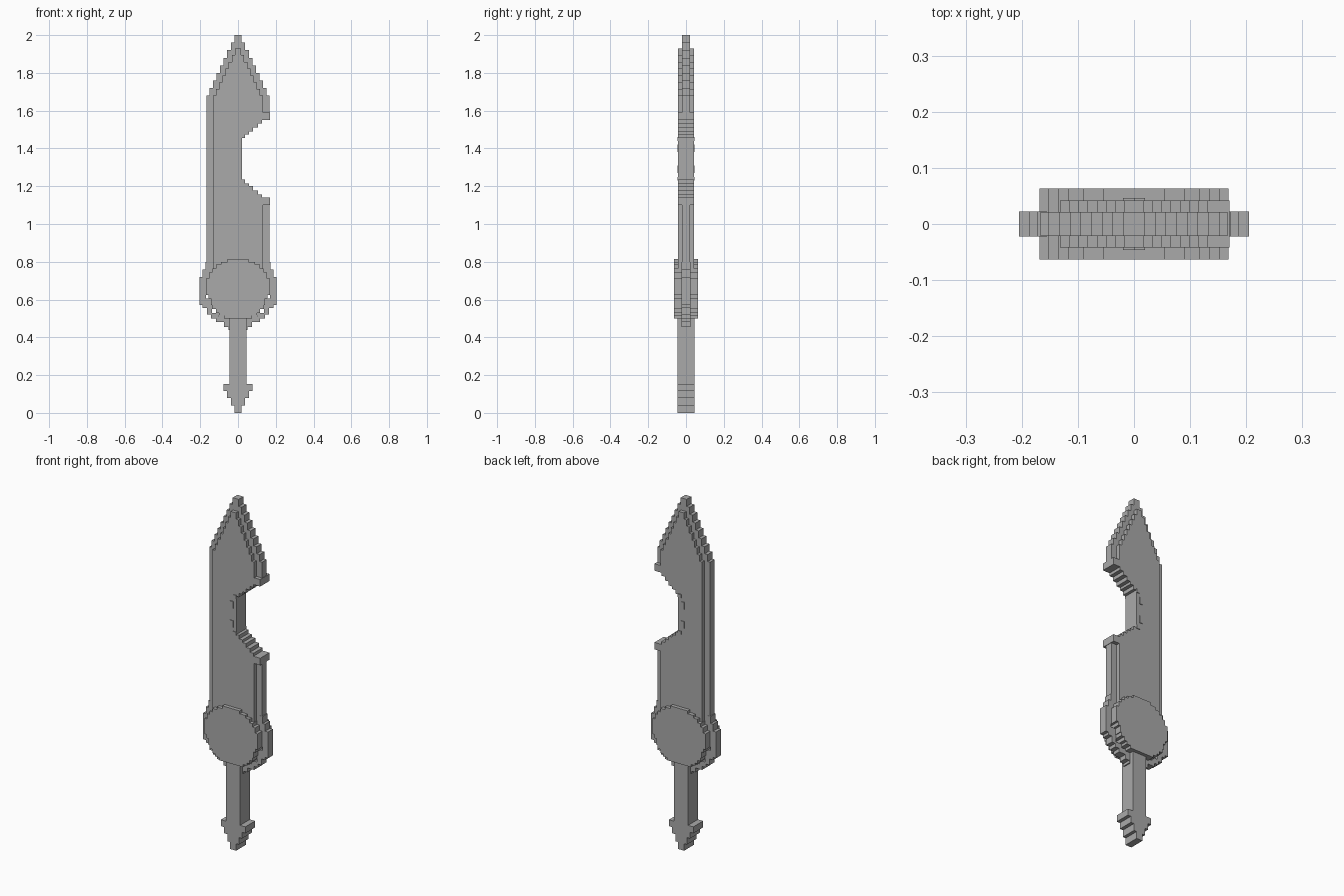
import bpy, bmesh

if "Cube" in bpy.data.objects:
    bpy.data.objects.remove(bpy.data.objects["Cube"])

steel = bpy.data.materials.new("steel grey")
steel.diffuse_color = (0.4, 0.4, 0.4, 1)
steel.use_nodes = True
steel.node_tree.nodes["Principled BSDF"].inputs["Base Color"].default_value = steel.diffuse_color


def prism(name, pts, hy):
    """Extrude an x-z outline symmetrically about y = 0."""
    bm = bmesh.new()
    face = bm.faces.new([bm.verts.new((x, -hy, z)) for x, z in pts])
    ext = bmesh.ops.extrude_face_region(bm, geom=[face])
    verts = [v for v in ext["geom"] if isinstance(v, bmesh.types.BMVert)]
    bmesh.ops.translate(bm, verts=verts, vec=(0, 2 * hy, 0))
    bmesh.ops.recalc_face_normals(bm, faces=bm.faces)
    mesh = bpy.data.meshes.new(name)
    bm.to_mesh(mesh)
    bm.free()
    mesh.materials.append(steel)
    obj = bpy.data.objects.new(name, mesh)
    bpy.context.collection.objects.link(obj)
    return obj


def stairs(z, rows):
    """Right-hand stepped edge going up: rows are (half width, top z)."""
    pts = []
    for w, top in rows:
        pts += [(w, z), (w, top)]
        z = top
    return pts


def mirrored(pts):
    return [(-x, z) for x, z in reversed(pts)]


# notch cut in the right edge, stepped and symmetric about its middle
MID = 1.345
low = [(0.147, 1.14), (0.127, 1.157), (0.105, 1.178), (0.08, 1.2),
       (0.058, 1.215), (0.037, 1.236), (0.02, 1.268)]
lower_notch = []
for i, (x, z) in enumerate(low):
    if i:
        lower_notch.append((x, low[i - 1][1]))
    lower_notch.append((x, z))
upper_notch = [(x, 2 * MID - z) for x, z in reversed(lower_notch)]


def blade(name, w, tip, hy, lip):
    right = [(w, 0.65)]
    right += [(w, 1.10), (lip, 1.10), (lip, 1.14)] + lower_notch
    right += upper_notch + [(lip, 1.55), (lip, 1.59), (w, 1.59)]
    point = stairs(1.68, tip)
    left = mirrored(point) + [(-w, 1.68), (-w, 0.65)]
    return prism(name, right + [(w, 1.68)] + point + left, hy)


# blade: thin cutting edge plus thicker body
blade("blade_edge", 0.167,
      [(0.019 * k, 2.0 - 0.04 * (k - 1)) for k in range(8, 0, -1)], 0.021, 0.17)
blade("blade_body", 0.132,
      [(0.0185 * k, 1.93 - 0.0357 * (k - 1)) for k in range(7, 0, -1)][1:] and
      [(0.0165 * k, 1.93 - 0.0357 * (k - 1)) for k in range(7, 0, -1)], 0.042, 0.17)

# small raised studs beside the notch
for x, z0, z1 in [(-0.02, 1.27, 1.31), (0.0, 1.23, 1.25)]:
    for a, b in [(z0, z1), (2 * MID - z1, 2 * MID - z0)]:
        prism("notch_stud", [(x, a), (x + 0.02, a), (x + 0.02, b), (x, b)], 0.046)

# round guard disc
disc = stairs(0.50, [(0.075, 0.515), (0.10, 0.53), (0.117, 0.55), (0.137, 0.57),
                     (0.142, 0.605), (0.155, 0.625), (0.168, 0.715), (0.152, 0.745),
                     (0.135, 0.765), (0.117, 0.785), (0.09, 0.80), (0.055, 0.816)])
prism("guard_disc", disc + mirrored(disc), 0.063)

# open ring around the disc
outer = stairs(0.44, [(0.05, 0.455), (0.075, 0.48), (0.117, 0.50), (0.142, 0.52),
                      (0.165, 0.555), (0.187, 0.57), (0.205, 0.72), (0.187, 0.76),
                      (0.172, 0.80)])
inner = stairs(0.51, [(0.10, 0.53), (0.137, 0.57), (0.14, 0.605), (0.17, 0.625),
                      (0.155, 0.80)])
prism("guard_ring", outer + inner[::-1] + mirrored(inner[::-1]) + mirrored(outer), 0.0225)

# grip and stepped pommel
grip = stairs(0.0, [(0.019, 0.04), (0.037, 0.08), (0.057, 0.115), (0.077, 0.152),
                    (0.044, 0.52)])
prism("grip_and_pommel", grip + mirrored(grip), 0.044)
